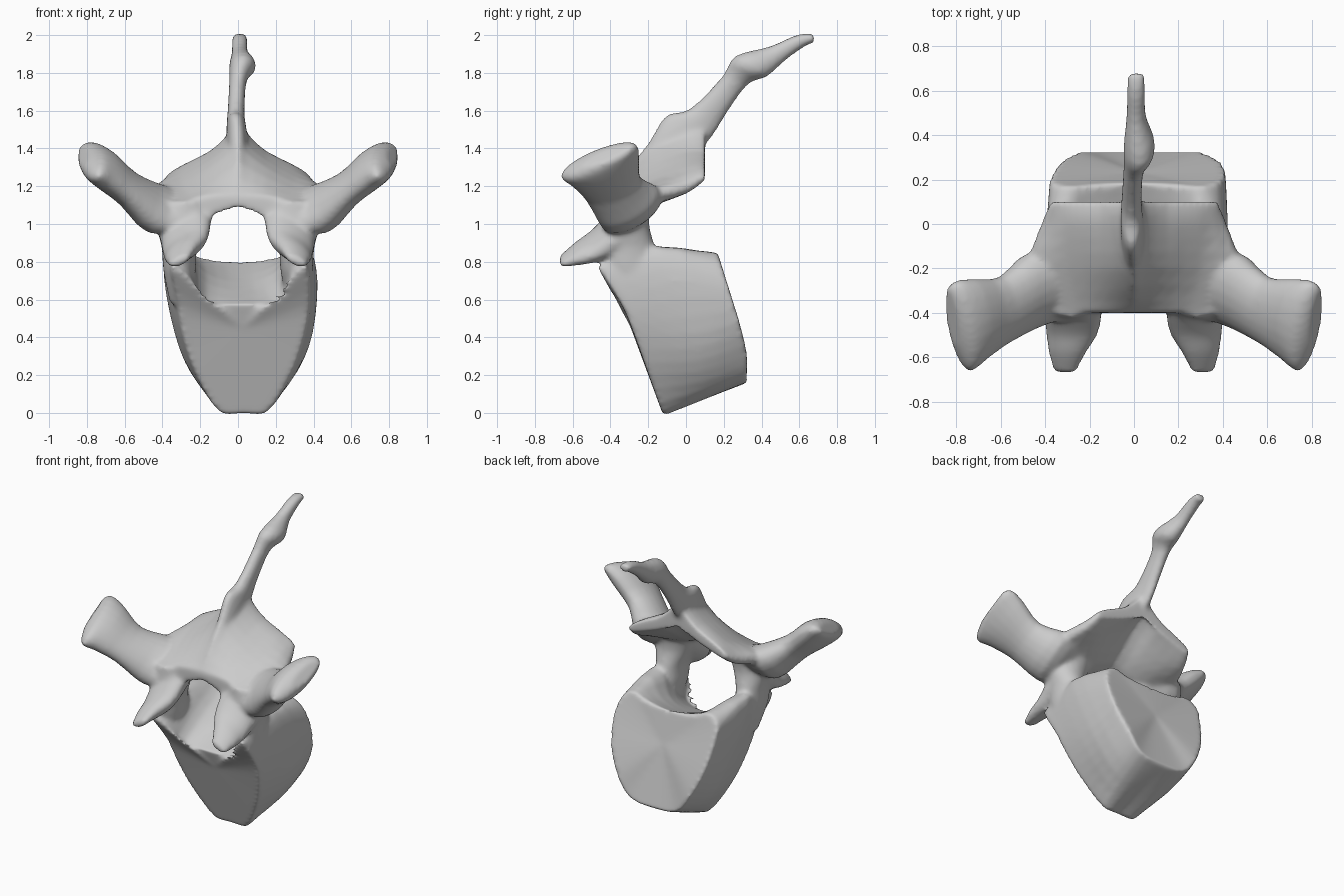
import bpy, bmesh, math
from mathutils import Vector as V

if "Cube" in bpy.data.objects:
    bpy.data.objects.remove(bpy.data.objects["Cube"])

bm = bmesh.new()


def spline(p0, p1, p2, p3, t):
    return .5 * (2 * p1 + (p2 - p0) * t + (2 * p0 - 5 * p1 + 4 * p2 - p3) * t * t
                 + (3 * p1 - p0 - 3 * p2 + p3) * t ** 3)


def rounded(pts, k=3):
    """Smooth a closed outline."""
    n = len(pts)
    return [spline(pts[i - 1], pts[i], pts[(i + 1) % n], pts[(i + 2) % n], j / k)
            for i in range(n) for j in range(k)]


def loft(rings, dent=0.0, k=3):
    """Smoothly skin equal-length point rings; caps can be dished inward."""
    m, n = len(rings), len(rings[0])
    fine = []
    for i in range(m - 1):
        a, b, c, d = (rings[max(0, min(m - 1, i + o))] for o in (-1, 0, 1, 2))
        fine += [[spline(a[q], b[q], c[q], d[q], j / k) for q in range(n)] for j in range(k)]
    fine.append(rings[-1])
    rows = [[bm.verts.new(p) for p in r] for r in fine]
    for a, b in zip(rows, rows[1:]):
        for i in range(n):
            bm.faces.new((a[i], a[(i + 1) % n], b[(i + 1) % n], b[i]))
    mids = [sum(r, V()) / n for r in fine]
    for row, mid, other in ((rows[0], mids[0], mids[1]), (rows[-1], mids[-1], mids[-2])):
        c = bm.verts.new(mid + (other - mid).normalized() * dent)
        for i in range(n):
            bm.faces.new((row[i], row[(i + 1) % n], c))


def oval(c, a, b, n=20):
    c, a, b = V(c), V(a), V(b)
    return [c + a * math.cos(2 * math.pi * i / n) + b * math.sin(2 * math.pi * i / n)
            for i in range(n)]


def mirrored(half):
    """Close a half outline that starts and ends on x = 0."""
    return half + [(-x, z) for x, z in reversed(half[1:-1])]


def side(points, s):
    return [V((p.x * s, p.y, p.z)) for p in points]


# vertebral body: wedge-shaped block between two tilted end plates
rear = [(0, .80), (.2, .825), (.3, .85), (.375, .79), (.39, .66), (.36, .48), (.28, .31), (.18, .185), (0, .16)]
mid = [(0, .69), (.18, .74), (.28, .86), (.38, .87), (.405, .70), (.365, .42), (.285, .22), (.16, .09), (0, .08)]
front = [(0, .575), (.2, .59), (.27, .72), (.36, .77), (.35, .58), (.32, .40), (.25, .2), (.125, .0), (0, -.005)]


def y_rear(z):
    return min(.325, .175 + (.83 - z) * .3125)


def y_front(z):
    return -.125 - .36 * z - max(0, z - .55) * .3


def body_ring(half, t):
    return rounded([V((x + .03 * max(0, min(1, (.8 - z) / .2)),
                       y_front(z) * (1 - t) + y_rear(z) * t, z)) for x, z in mirrored(half)])


loft([body_ring(front, 0), body_ring(mid, .55), body_ring(rear, 1)], .012)

# arch roof: tent-shaped plate over the canal
roof = [
    (-.40, [(0, 1.15), (.04, 1.15), (.13, 1.15), (.25, 1.13), (.36, 1.10), (.36, 1.0), (.25, .97), (.11, 1.06), (0, 1.09)]),
    (-.2, [(0, 1.43), (.04, 1.38), (.15, 1.30), (.3, 1.22), (.46, 1.18), (.45, 1.10), (.25, 1.08), (.12, 1.11), (0, 1.15)]),
    (0, [(0, 1.54), (.06, 1.46), (.15, 1.38), (.3, 1.30), (.41, 1.22), (.40, 1.16), (.28, 1.18), (.12, 1.25), (0, 1.32)]),
    (.10, [(0, 1.53), (.06, 1.46), (.15, 1.38), (.28, 1.32), (.37, 1.27), (.365, 1.23), (.28, 1.25), (.12, 1.31), (0, 1.38)]),
]
loft([rounded([V((x, y, z)) for x, z in mirrored(h)], 2) for y, h in roof])

# spinous process: (upper y, z, lower y, z, centre x, half thickness)
spine = [(-.25, 1.33, -.02, 1.37, 0, .05), (-.16, 1.50, .09, 1.41, -.005, .055),
         (-.10, 1.58, .16, 1.49, -.01, .05), (.02, 1.61, .22, 1.59, -.01, .045),
         (.19, 1.78, .33, 1.74, 0, .047), (.26, 1.89, .43, 1.78, .025, .072),
         (.44, 1.94, .52, 1.86, .01, .045), (.58, 2.0, .63, 1.94, .01, .042),
         (.67, 2.012, .685, 1.96, .01, .038)]
loft([oval((cx, (uy + ly) / 2, (uz + lz) / 2), (r, 0, 0), (0, (uy - ly) / 2, (uz - lz) / 2))
      for uy, uz, ly, lz, cx, r in spine])

# paired parts
pedicle = [((.31, -.26, .58), .05, .06), ((.31, -.285, .75), .085, .14), ((.31, -.30, .88), .095, .135),
           ((.30, -.315, 1.0), .135, .12), ((.28, -.30, 1.12), .15, .12)]
facet = [((.28, -.31, 1.02), .14, .13), ((.275, -.42, .935), .13, .105),
         ((.28, -.50, .88), .115, .075), ((.30, -.58, .845), .085, .055), ((.31, -.67, .80), .05, .025)]
wing = [((.25, -.31, 1.07), .12, .10, .3), ((.42, -.285, 1.075), .165, .125, .45),
        ((.58, -.385, 1.185), .15, .09, .3), ((.70, -.43, 1.285), .185, .095, .35),
        ((.775, -.46, 1.335), .205, .08, .37), ((.82, -.42, 1.365), .13, .045, .35)]
for s in (1, -1):
    # wall between body and arch
    loft([side(oval(c, (rx, 0, 0), (0, ry, 0)), s) for c, rx, ry in pedicle])
    # forward joint facet
    loft([side(oval(c, (rx, 0, -.4 * rx), (0, 0, rz)), s) for c, rx, rz in facet])
    # transverse process
    loft([side(oval(c, V((-.4 * k, -1, -k)) * ry, V((-.6, 0, .8)) * rn), s)
          for c, ry, rn, k in wing])

# fuse everything into one smooth bone
bmesh.ops.recalc_face_normals(bm, faces=bm.faces)
mesh = bpy.data.meshes.new("vertebra")
bm.to_mesh(mesh)
bm.free()
bone = bpy.data.objects.new("vertebra", mesh)
bpy.context.collection.objects.link(bone)
fuse = bone.modifiers.new("fuse", 'REMESH')
fuse.mode = 'VOXEL'
fuse.voxel_size = .014
fuse.use_smooth_shade = True
soft = bone.modifiers.new("soften", 'SMOOTH')
soft.factor = .5
soft.iterations = 9
